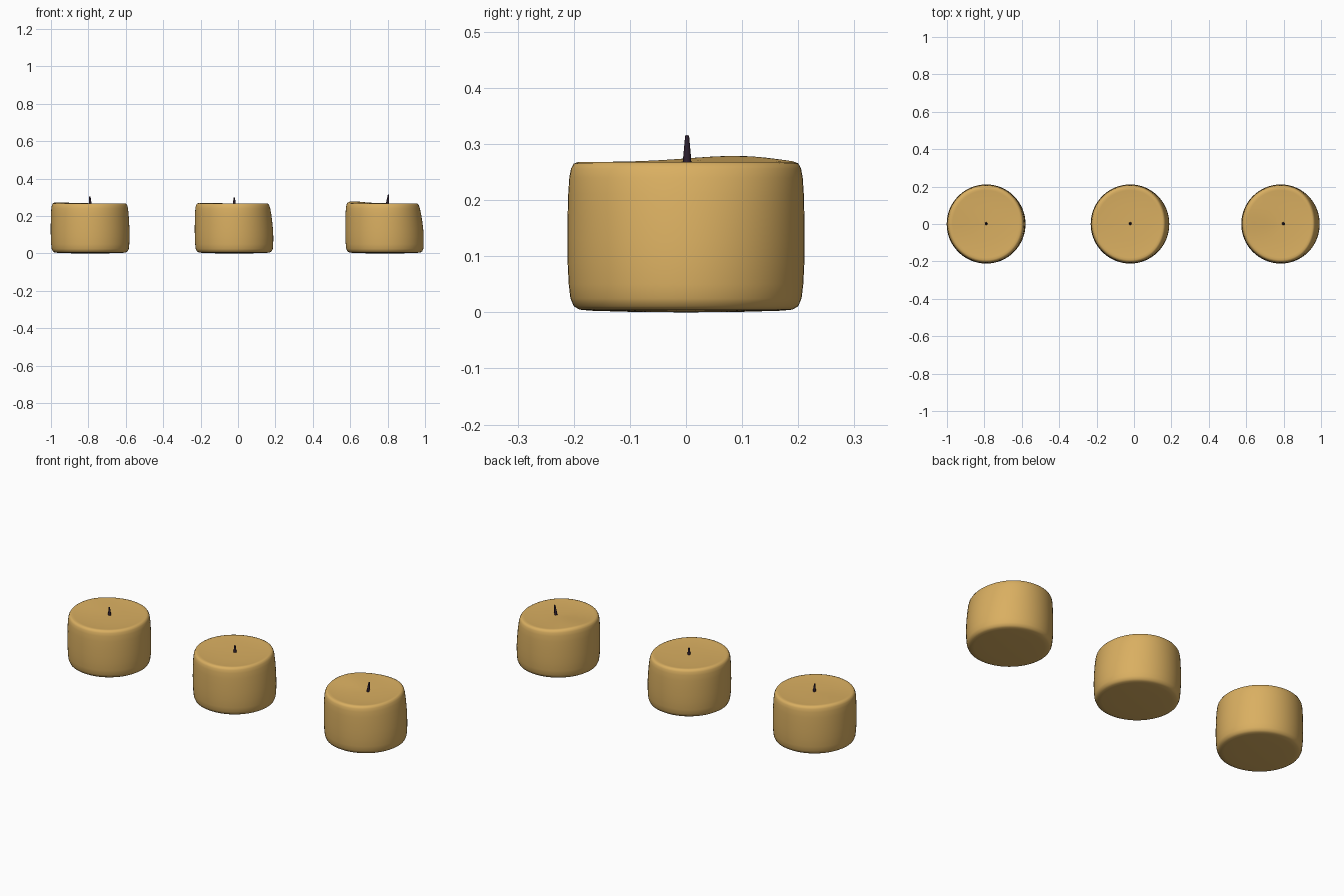
import bpy, bmesh, math

if "Cube" in bpy.data.objects:
    bpy.data.objects.remove(bpy.data.objects["Cube"])

def material(name, color):
    m = bpy.data.materials.new(name)
    m.diffuse_color = color
    m.use_nodes = True
    m.node_tree.nodes["Principled BSDF"].inputs["Base Color"].default_value = m.diffuse_color
    return m

WAX = material("wax", (0.70, 0.43, 0.12, 1))
WICK = material("charred_wick", (0.03, 0.015, 0.03, 1))

def lathe(name, profile, seg, mat, warp):
    """Revolve an (r, z) profile about z, closing both poles, then warp the points."""
    bm = bmesh.new()
    rings = []
    for r, z in profile:
        n = 1 if r == 0 else seg
        rings.append([bm.verts.new(warp(r * math.cos(2 * math.pi * i / seg),
                                        r * math.sin(2 * math.pi * i / seg), z))
                      for i in range(n)])
    for a, b in zip(rings, rings[1:]):
        for i in range(seg):
            j = (i + 1) % seg
            vs = [a[i % len(a)], a[j % len(a)], b[j % len(b)], b[i % len(b)]]
            bm.faces.new(list(dict.fromkeys(vs)))
    bmesh.ops.recalc_face_normals(bm, faces=bm.faces)
    me = bpy.data.meshes.new(name)
    bm.to_mesh(me)
    bm.free()
    me.materials.append(mat)
    ob = bpy.data.objects.new(name, me)
    bpy.context.collection.objects.link(ob)
    bpy.context.view_layer.objects.active = ob
    ob.select_set(True)
    bpy.ops.object.shade_smooth_by_angle(angle=math.radians(50))
    ob.select_set(False)
    return ob

# Wax body: rounded foot, near-straight wall, rounded rim, slightly dished top
BODY = [(0, 0.0), (0.10, 0.001), (0.17, 0.003), (0.190, 0.005), (0.200, 0.011),
        (0.206, 0.025), (0.209, 0.05), (0.211, 0.09), (0.2115, 0.13), (0.211, 0.17),
        (0.210, 0.21), (0.208, 0.24), (0.205, 0.256), (0.200, 0.265), (0.192, 0.268),
        (0.18, 0.267), (0.14, 0.264), (0.09, 0.263), (0.04, 0.262), (0, 0.262)]
WICK_PROFILE = [(0, 0), (0.008, 0), (0.007, 0.02), (0.005, 0.04), (0.0035, 0.055), (0, 0.056)]

# name, centre x, slump of the right side, lift of the left side, wick x, wick top, wick lean
CANDLES = [("left", -0.79, 0.008, 0.006, -0.79, 0.305, -0.002),
           ("middle", -0.02, 0.020, 0.002, -0.02, 0.300, 0.0),
           ("right", 0.785, 0.026, 0.012, 0.797, 0.316, 0.008)]

for name, cx, slump, lift, wx, top, lean in CANDLES:
    def melt(x, y, z):
        t = min(z / 0.268, 1.0) ** 2
        side = max(0.0, x / 0.211) ** 2
        bump = math.exp(-((x + 0.14) ** 2 + (y - 0.07) ** 2) / 0.012)
        return (cx + x - slump * side * t, y, z + lift * bump * t ** 2)

    lathe(name + "_candle", BODY, 64, WAX, melt)
    base = 0.255
    lathe(name + "_wick", WICK_PROFILE, 12, WICK,
          lambda x, y, z: (wx + x + lean * (z / 0.056), y + 0.002, base + z * (top - base) / 0.056))
